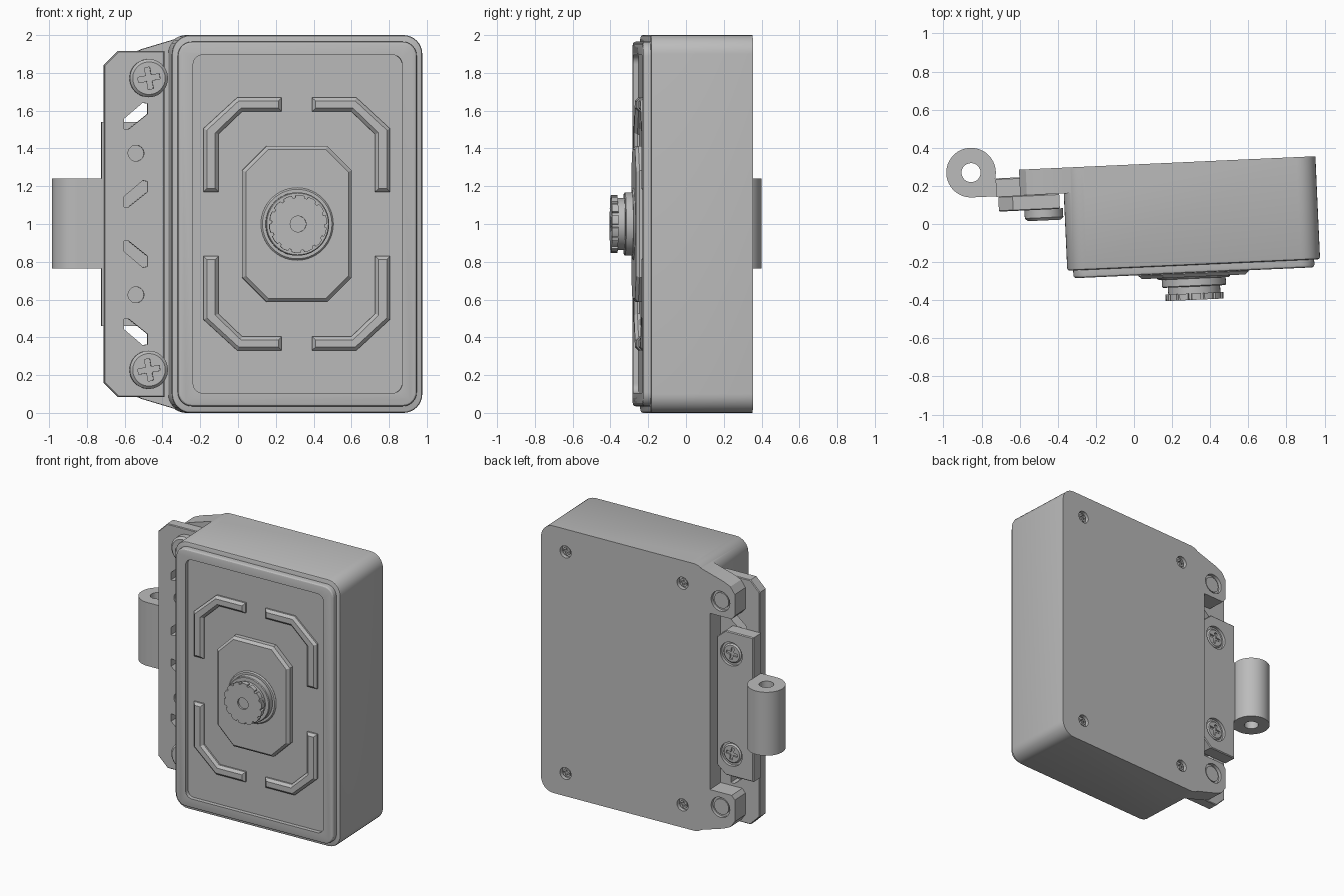
import bpy, bmesh
from math import sin, cos, pi, radians

TILT = radians(2.6)      # the whole assembly is swung slightly about z
MID_X, MID_Z = 0.30, 1.0

if "Cube" in bpy.data.objects:
    bpy.data.objects.remove(bpy.data.objects["Cube"], do_unlink=True)

grey = bpy.data.materials.new("plain_grey")
grey.use_nodes = True
COLOUR = (0.5, 0.5, 0.5, 1)
grey.diffuse_color = COLOUR
grey.node_tree.nodes["Principled BSDF"].inputs["Base Color"].default_value = COLOUR


def circle(cx, cz, r, n=40):
    return [(cx + r * cos(2 * pi * i / n), cz + r * sin(2 * pi * i / n)) for i in range(n)]


def round_rect(x0, x1, z0, z1, r, n=8):
    pts = []
    corners = ((x1 - r, z1 - r), (x0 + r, z1 - r), (x0 + r, z0 + r), (x1 - r, z0 + r))
    for k, (cx, cz) in enumerate(corners):
        for i in range(n + 1):
            a = (k + i / n) * pi / 2
            pts.append((cx + r * cos(a), cz + r * sin(a)))
    return pts


def cross(cx, cz, r, w, turn=radians(10)):
    base = [(r, -w), (r, w), (w, w)]
    pts = []
    for k in range(4):
        a = k * pi / 2 + turn
        pts += [(cx + u * cos(a) - v * sin(a), cz + u * sin(a) + v * cos(a)) for u, v in base]
    return pts


def flip_z(pts):
    return [(x, 2 * MID_Z - z) for x, z in reversed(pts)]


def flip_x(pts):
    return [(2 * MID_X - x, z) for x, z in reversed(pts)]


def prism(name, pts, near, far, bevel=0, upright=False, segments=1, ends="near"):
    """Extrude an outline along y (or along z when upright)."""
    bm = bmesh.new()
    place = (lambda u, v, d: (u, v, d)) if upright else (lambda u, v, d: (u, d, v))
    a = [bm.verts.new(place(u, v, near)) for u, v in pts]
    b = [bm.verts.new(place(u, v, far)) for u, v in pts]
    caps = {"near": bm.faces.new(a), "far": bm.faces.new(b[::-1])}
    for i in range(len(pts)):
        j = (i + 1) % len(pts)
        bm.faces.new((a[j], a[i], b[i], b[j]))
    bmesh.ops.recalc_face_normals(bm, faces=bm.faces)
    if bevel:
        edges = [e for k, f in caps.items() if ends in (k, "both") for e in f.edges]
        bmesh.ops.bevel(bm, geom=edges, offset=bevel, segments=segments,
                        profile=0.5, affect="EDGES")
    mesh = bpy.data.meshes.new(name)
    bm.to_mesh(mesh)
    bm.free()
    mesh.materials.append(grey)
    obj = bpy.data.objects.new(name, mesh)
    bpy.context.collection.objects.link(obj)
    obj.rotation_euler.z = TILT
    return obj


def combine(obj, tools, operation="DIFFERENCE"):
    """Apply booleans and discard the tool objects."""
    for tool in tools:
        mod = obj.modifiers.new("bool", "BOOLEAN")
        mod.operation, mod.object, mod.solver = operation, tool, "EXACT"
    bpy.context.view_layer.update()
    graph = bpy.context.evaluated_depsgraph_get()
    mesh = bpy.data.meshes.new_from_object(obj.evaluated_get(graph))
    obj.modifiers.clear()
    obj.data = mesh
    for tool in tools:
        bpy.data.objects.remove(tool, do_unlink=True)


# Housing with its two mounting tabs at the back
BACK = 0.312
housing = prism("housing", round_rect(-0.361, 0.967, 0, 2, 0.1), -0.229, BACK, 0.012, segments=2)
half = [(-0.25, 2.0), (-0.5, 1.925), (-0.555, 1.9), (-0.59, 1.85),
        (-0.59, 1.69), (-0.565, 1.66), (-0.39, 1.66)]
flange = prism("flange", half + flip_z(half), 0.177, BACK)
combine(housing, [flange], "UNION")
holes = []
for z in (0.17, 1.83):
    for x in (-0.17, 0.77):
        holes.append(prism("cut", circle(x, z, 0.045, 24), BACK - 0.03, BACK + 0.1))
for z in (0.228, 1.772):
    holes.append(prism("cut", circle(-0.475, z, 0.075), BACK - 0.025, BACK + 0.1))
combine(housing, holes)
for z in (0.17, 1.83):
    for x in (-0.17, 0.77):
        pin = prism("back_screw", circle(x, z, 0.03, 24), BACK - 0.04, BACK - 0.012)
        combine(pin, [prism("cut", cross(x, z, 0.02, 0.006), BACK - 0.02, BACK)])

# Front rim around the sunken panel
rim = prism("front_rim", round_rect(-0.33, 0.936, 0.035, 1.965, 0.075), -0.27, -0.22, 0.015, segments=3)
combine(rim, [prism("cut", round_rect(-0.25, 0.858, 0.105, 1.895, 0.05), -0.4, -0.24)])

# Four corner ribs on the panel
rib = [(-0.195, 1.17), (-0.115, 1.17), (-0.115, 1.475), (0.01, 1.595),
       (0.22, 1.595), (0.22, 1.67), (-0.015, 1.67), (-0.195, 1.505)]
for side, shape in (("right", rib), ("left", flip_x(rib))):
    prism("upper_%s_rib" % side, shape, -0.27, -0.235, 0.018)
    prism("lower_%s_rib" % side, flip_z(shape), -0.27, -0.235, 0.018)

# Eight-sided raised plate
W, H, C = 0.29, 0.413, 0.13
octagon = []
for sx, sz in ((1, 1), (-1, 1), (-1, -1), (1, -1)):
    pair = [(MID_X + sx * W, MID_Z + sz * (H - C)), (MID_X + sx * (W - C), MID_Z + sz * H)]
    octagon += pair if sx * sz > 0 else pair[::-1]
prism("raised_plate", octagon, -0.291, -0.235, 0.018)

# Stepped knob with a notched grip
prism("knob_collar", circle(MID_X, MID_Z, 0.192, 56), -0.3, -0.28, 0.008)
prism("knob_base", circle(MID_X, MID_Z, 0.168, 56), -0.342, -0.28, 0.005)
prism("knob_neck", circle(MID_X, MID_Z, 0.137, 48), -0.39, -0.33)
grip_outline = []
LOBES = 14
for i in range(LOBES):
    for step, r in ((0, 0.152), (0.35, 0.154), (0.7, 0.152), (0.75, 0.14), (0.95, 0.14)):
        a = 2 * pi * (i + step) / LOBES
        grip_outline.append((MID_X + r * cos(a), MID_Z + r * sin(a)))
grip = prism("knob_grip", grip_outline, -0.412, -0.378)
combine(grip, [prism("cut", circle(MID_X, MID_Z, 0.042), -0.5, -0.398)])

# Slotted mounting strip
strip = prism("mounting_strip",
              [(-0.385, 0.085), (-0.385, 1.915), (-0.63, 1.915), (-0.705, 1.84),
               (-0.705, 0.16), (-0.63, 0.085)], 0.097, 0.177, 0.005, ends="both")
slot = [(-0.6, -0.07), (-0.575, -0.07), (-0.475, 0.01),
        (-0.475, 0.065), (-0.5, 0.07), (-0.6, -0.015)]
cuts = []
for z in (1.16, 1.572):
    shape = [(x, z + dz) for x, dz in slot]
    cuts += [prism("cut", s, 0, 0.3) for s in (shape, flip_z(shape))]
HINGE_Z = (0.625, 1.375)
cuts += [prism("cut", circle(-0.536, z, 0.042), 0, 0.12) for z in HINGE_Z]
combine(strip, cuts)

# Large cross-head screws on the strip
for name, z in (("lower", 0.228), ("upper", 1.772)):
    screw = prism(name + "_strip_screw", circle(-0.47, z, 0.101, 48), 0.04, 0.1, 0.015)
    combine(screw, [prism("cut", cross(-0.47, z, 0.058, 0.014), 0, 0.062)])
    prism(name + "_strip_bolt_end", circle(-0.475, z, 0.058), 0.17, BACK - 0.012)

# Hinge leaf with countersunk screws
leaf = prism("hinge_leaf", [(-0.715, 0.46), (-0.49, 0.46), (-0.42, 0.52), (-0.42, 1.48),
                            (-0.49, 1.54), (-0.715, 1.54)], 0.175, 0.272, 0.006, ends="far")
combine(leaf, [prism("cut", circle(-0.536, z, 0.088), 0.25, 0.4) for z in HINGE_Z])
for name, z in zip(("lower", "upper"), HINGE_Z):
    head = prism(name + "_hinge_screw", circle(-0.536, z, 0.072), 0.24, 0.264, 0.01, ends="far")
    combine(head, [prism("cut", cross(-0.536, z, 0.045, 0.011), 0.252, 0.4)])

# Hinge barrel with its arm
KX, KY, KR = -0.842, 0.308, 0.13
barrel = prism("hinge_barrel", circle(KX, KY, KR, 48), 0.765, 1.24, upright=True)
arm = prism("arm", [(KX, 0.178), (-0.7, 0.178), (-0.7, 0.272), (KX + 0.1, 0.272), (KX, KY)],
            0.765, 1.24, upright=True)
combine(barrel, [arm], "UNION")
combine(barrel, [prism("cut", circle(KX, KY, 0.05, 32), 0, 2, upright=True)])

# Smooth the curved walls, keep edges crisp
bpy.ops.object.select_all(action="DESELECT")
for obj in bpy.context.scene.objects:
    if obj.type == "MESH" and grey.name in obj.data.materials:
        obj.select_set(True)
        bpy.context.view_layer.objects.active = obj
bpy.ops.object.shade_smooth_by_angle(angle=radians(25))
